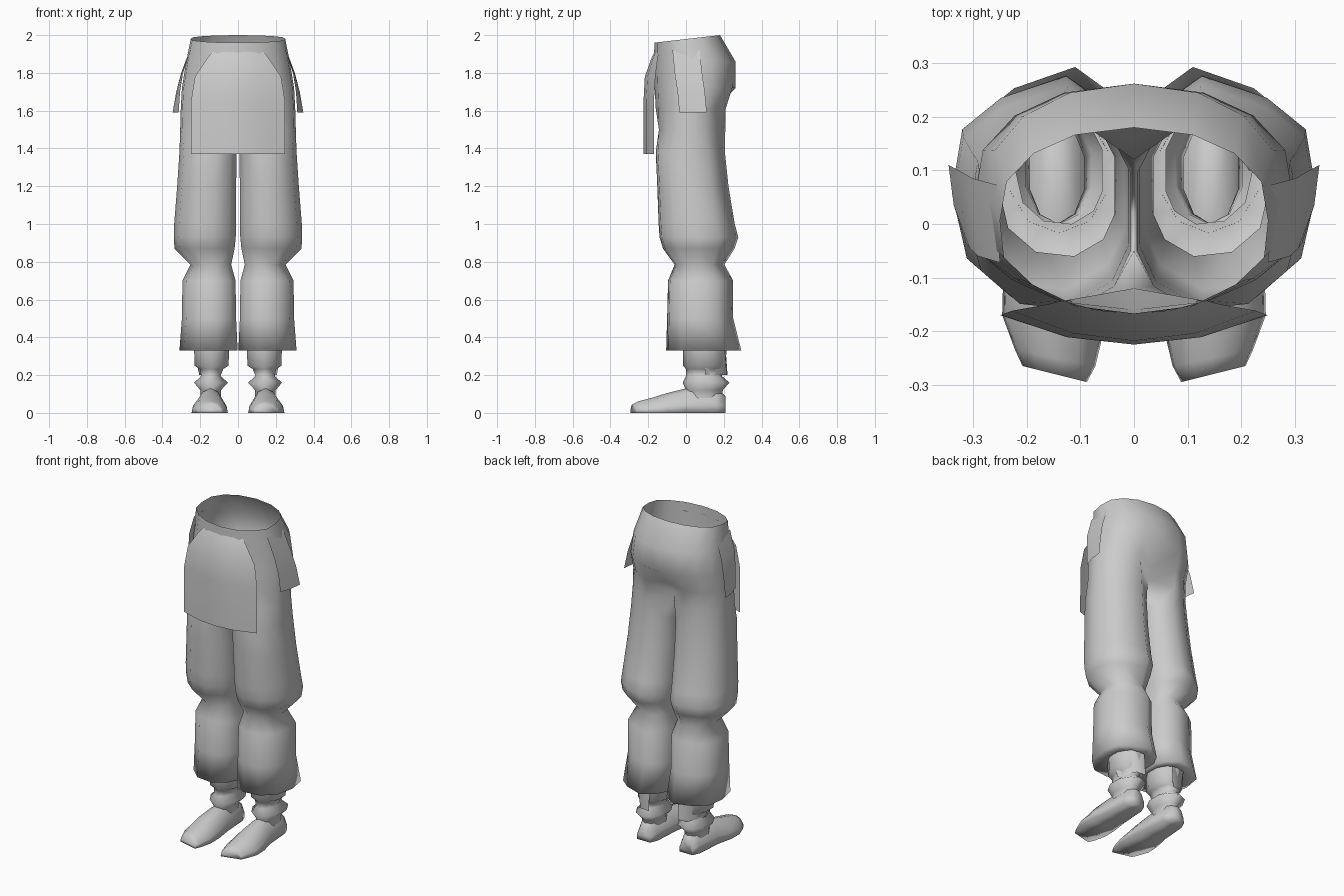
import bpy, bmesh, math

cube = bpy.data.objects.get("Cube")
if cube:
    bpy.data.objects.remove(cube, do_unlink=True)

# One plain grey material
grey = bpy.data.materials.new("plain grey")
grey.use_nodes = True
colour = (0.6, 0.6, 0.6, 1)
grey.diffuse_color = colour
grey.node_tree.nodes["Principled BSDF"].inputs["Base Color"].default_value = colour


def make(name, rings, closed, caps=False, mirror=True):
    """Skin a list of point rings; each pair is joined over its shorter length."""
    bm = bmesh.new()
    vs = [[bm.verts.new(p) for p in ring] for ring in rings]
    longest = max(map(len, vs))
    for a, b in zip(vs, vs[1:]):
        n = min(len(a), len(b))
        full = closed and n == longest
        for i in range(n if full else n - 1):
            j = (i + 1) % n
            bm.faces.new((a[i], a[j], b[j], b[i]))
    if caps:
        bm.faces.new(vs[0])
        bm.faces.new(vs[-1])
    bmesh.ops.recalc_face_normals(bm, faces=bm.faces)
    me = bpy.data.meshes.new(name)
    bm.to_mesh(me)
    bm.free()
    me.materials.append(grey)
    for p in me.polygons:
        p.use_smooth = True
    ob = bpy.data.objects.new(name, me)
    bpy.context.collection.objects.link(ob)
    if mirror:
        mod = ob.modifiers.new("Mirror", "MIRROR")
        mod.use_axis[0] = True
        mod.merge_threshold = 0.001


def ring(shape, z, x0, x1, y0, y1, tilt=0):
    return [(x0 + u * (x1 - x0), y0 + v * (y1 - y0), z + tilt * v) for u, v in shape]


# Cross-sections: u runs inner to outer, v front to back
HIP = [(0, 0), (.43, .04), (.75, .15), (.97, .3), (1, .5),
       (.95, .71), (.75, .86), (.44, .96), (0, 1)]
LEG = [(.1, .12), (.35, 0), (.68, .03), (.92, .2), (1, .48), (.94, .76),
       (.72, .9), (.35, 1), (.1, .86), (0, .7), (0, .5), (0, .3)]

# Trousers: open waist, hips, crotch, then one leg, mirrored
rings = [ring(HIP, 1.96, 0, .25, -.167, .18, .04),
         ring(HIP, 1.86, 0, .274, -.17, .262),
         ring(HIP, 1.72, 0, .297, -.166, .262),
         ring(HIP, 1.61, 0, .303, -.16, .21)]
rings[3][7] = (.13, .21, 1.61)
rings[3][8] = (0, .16, 1.61)
crotch = ring(HIP, 1.5, 0, .306, -.158, .21)
crotch[0] = (0, -.12, 1.5)
crotch[7] = (.12, .208, 1.5)
crotch[8] = (0, .12, 1.54)
crotch += [(0, .07, 1.5), (0, .02, 1.48), (0, -.05, 1.48)]
rings.append(crotch)
for spec in [(1.38, .007, .31, -.16, .206), (1.2, .01, .322, -.152, .225),
             (1.0, .01, .338, -.145, .258), (.93, .012, .34, -.14, .277),
             (.87, .018, .336, -.122, .257), (.785, .036, .252, -.06, .203),
             (.70, .013, .294, -.095, .25), (.5, .01, .297, -.1, .25),
             (.33, .002, .31, -.105, .293), (.34, .06, .22, 0, .2)]:
    rings.append(ring(LEG, *spec))
make("trousers", rings, True)

# Front apron: a curved cloth panel with sloped upper corners
rows = []
for z, half, mid, edge in [(1.91, .135, -.167, -.143), (1.88, .162, -.182, -.15),
                           (1.78, .228, -.218, -.162), (1.65, .249, -.225, -.17),
                           (1.37, .25, -.225, -.17)]:
    rows.append([(half * t, mid + (edge - mid) * t * t, z)
                 for t in (-1, -.5, 0, .5, 1)])
make("front_apron", rows, False, mirror=False)

# Side flaps emerging from the hips and flaring outward
rows = []
for z, x, y0, lean in [(1.92, .256, -.072, .006), (1.8, .301, -.06, .01),
                       (1.7, .327, -.045, .02), (1.59, .346, -.035, .032)]:
    rows.append([(x - lean, y0, z), (x - lean * .3, y0 + .07, z), (x, y0 + .145, z)])
make("side_flaps", rows, False)

# Ankles: a cuff, a narrow neck and a flared band
DEC = [(.5 + .5 * math.cos(a), .5 + .5 * math.sin(a))
       for a in [math.pi * (i + .5) / 5 for i in range(10)]]
make("ankles", [ring(DEC, *s) for s in [
    (.345, .043, .237, -.017, .215), (.25, .045, .235, -.015, .21),
    (.232, .075, .205, 0, .2), (.195, .09, .197, .0, .19),
    (.16, .048, .237, -.017, .23), (.12, .088, .202, 0, .195),
    (.08, .088, .202, 0, .19)]], True)

# Tabs hanging from the back of the cuffs
make("ankle_tabs", [[(.235 - d, .1, z), (.19 - d, .205 + d / 3, z), (.1, .21 + d / 3, z)]
                    for z, d in ((.34, 0), (.2, .03))], False)

# Shoes: sections from heel to toe, with sloping sides and a slanted toe cap
SOLE = [(0, 0), (1, 0), (.97, .35), (.77, .85), (.5, 1), (.23, .85), (.03, .35)]
rings = []
for y, x0, x1, top, skew in [(.208, .1, .19, .09, 0), (.16, .08, .21, .135, 0),
                             (.0, .07, .222, .13, 0), (-.1, .055, .244, .105, .01),
                             (-.18, .054, .246, .08, .02), (-.25, .072, .222, .062, .03),
                             (-.28, .088, .208, .048, .03)]:
    rings.append([(x0 + u * (x1 - x0), y + skew * (u - .5), w * top) for u, w in SOLE])
make("shoes", rings, True, caps=True)
